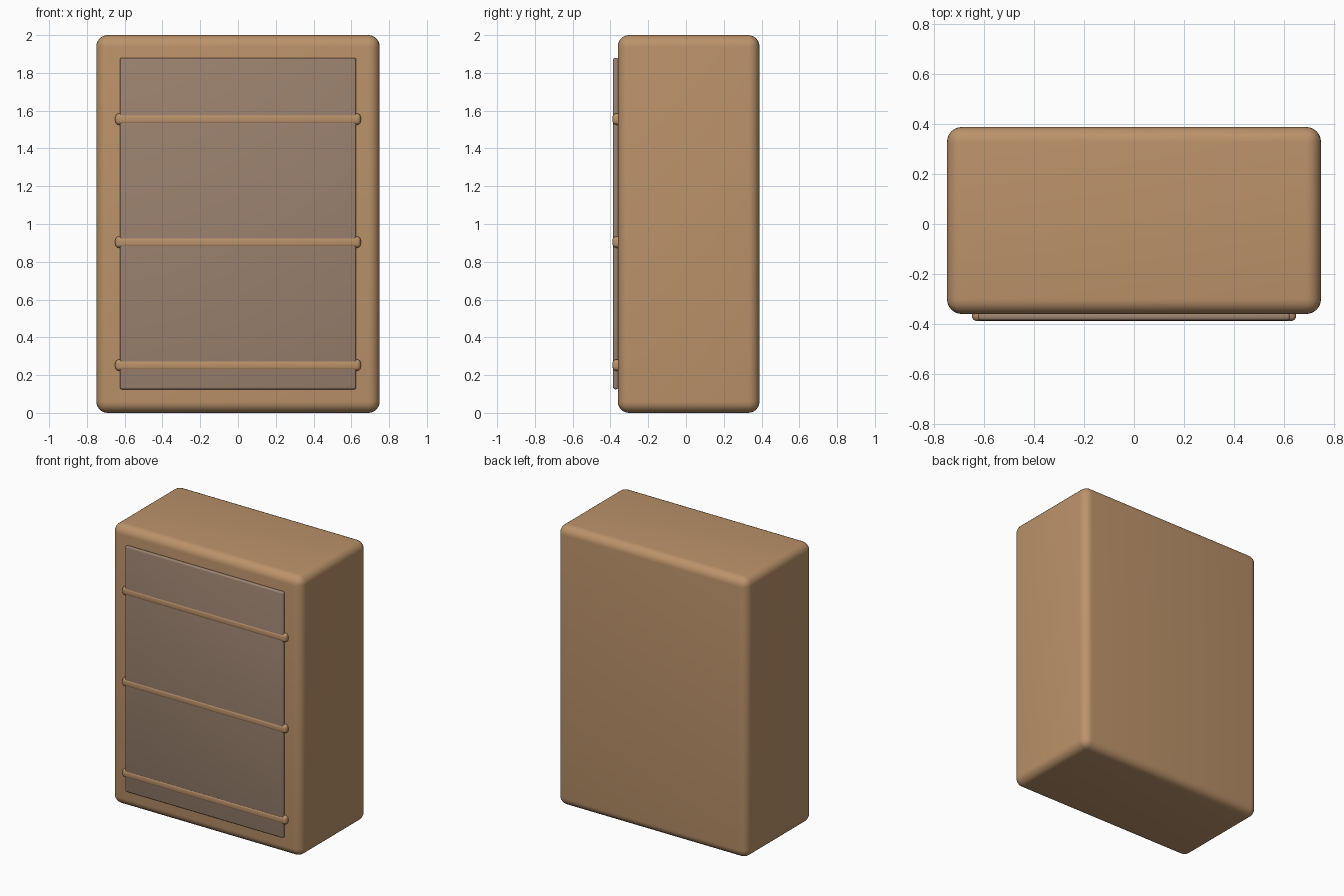
import bpy
import math

if "Cube" in bpy.data.objects:
    bpy.data.objects.remove(bpy.data.objects["Cube"])


def material(name, rgb):
    m = bpy.data.materials.new(name)
    m.diffuse_color = (*rgb, 1)
    m.use_nodes = True
    m.node_tree.nodes["Principled BSDF"].inputs["Base Color"].default_value = m.diffuse_color
    return m


wood = material("wood", (0.50, 0.29, 0.145))
dull = material("dull_wood", (0.33, 0.225, 0.16))


def rounded_box(name, lo, hi, radius, segments, mat):
    bpy.ops.mesh.primitive_cube_add(
        size=1, location=[(a + b) / 2 for a, b in zip(lo, hi)])
    ob = bpy.context.object
    ob.name = name
    ob.scale = [b - a for a, b in zip(lo, hi)]
    bpy.ops.object.transform_apply(location=False, rotation=False, scale=True)
    ob.data.materials.append(mat)
    bev = ob.modifiers.new("round", 'BEVEL')
    bev.width = radius
    bev.segments = segments
    bpy.ops.object.modifier_apply(modifier=bev.name)
    bpy.ops.object.shade_smooth_by_angle(angle=math.radians(40))
    return ob


# Cabinet body
rounded_box("cabinet_body", (-0.75, -0.361, 0), (0.75, 0.389, 2), 0.06, 6, wood)

# Front panel
rounded_box("front_panel", (-0.625, -0.386, 0.125), (0.625, -0.358, 1.88), 0.01, 3, dull)

# Horizontal rails, partly sunk into the panel
for i, z in enumerate((0.253, 0.904, 1.555)):
    rounded_box(f"rail_{i + 1}", (-0.65, -0.389, z - 0.03),
                (0.65, -0.329, z + 0.03), 0.02, 4, wood)
